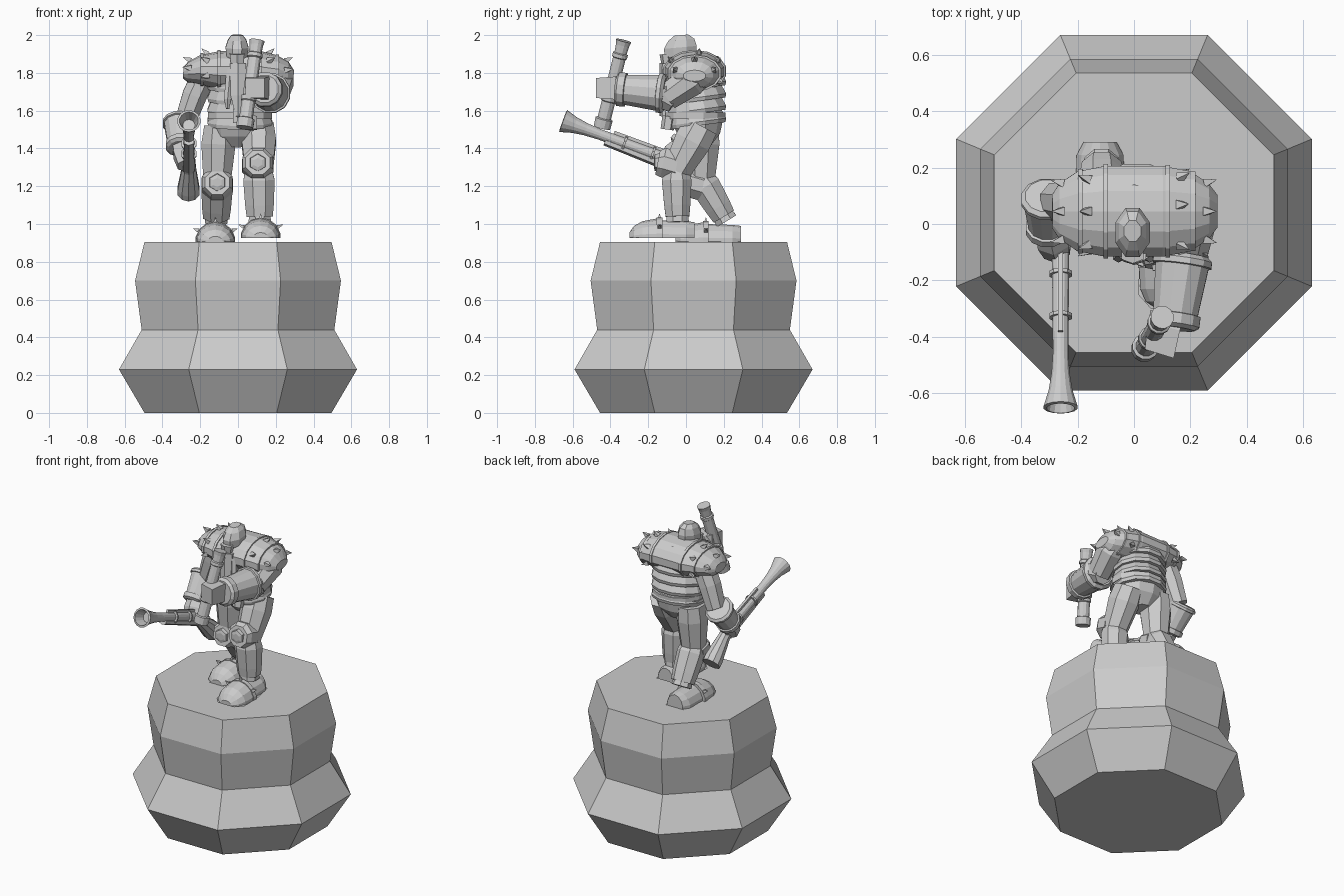
import bpy
import bmesh
from math import sin, cos, pi
from mathutils import Vector

if "Cube" in bpy.data.objects:
    bpy.data.objects.remove(bpy.data.objects["Cube"], do_unlink=True)

stone = bpy.data.materials.new("plain_grey")
stone.use_nodes = True
grey = (.6, .6, .6, 1)
stone.diffuse_color = grey
stone.node_tree.nodes["Principled BSDF"].inputs["Base Color"].default_value = grey


def finish(name, bm):
    bmesh.ops.recalc_face_normals(bm, faces=bm.faces)
    mesh = bpy.data.meshes.new(name)
    bm.to_mesh(mesh)
    bm.free()
    mesh.materials.append(stone)
    obj = bpy.data.objects.new(name, mesh)
    bpy.context.scene.collection.objects.link(obj)
    return obj


def tube(name, stations, sides=8, floor=None, turn=.5):
    """Loft of parallel rings; each station is (x, y, z, radius[, second radius])."""
    bm = bmesh.new()
    axis = (Vector(stations[-1][:3]) - Vector(stations[0][:3])).normalized()
    hint = Vector((0, 1, 0)) if abs(axis.x) > .8 else Vector((1, 0, 0))
    across = (hint - axis * hint.dot(axis)).normalized()
    other = axis.cross(across)
    rings = []
    for station in stations:
        centre, wide, deep = Vector(station[:3]), station[3], station[-1]
        ring = []
        for i in range(sides):
            angle = 2 * pi * (i + turn) / sides
            point = centre + across * wide * cos(angle) + other * deep * sin(angle)
            if floor is not None:
                point.z = max(point.z, floor)
            ring.append(bm.verts.new(point))
        rings.append(ring)
    for low, high in zip(rings, rings[1:]):
        for i in range(sides):
            j = (i + 1) % sides
            bm.faces.new((low[i], low[j], high[j], high[i]))
    bm.faces.new(rings[0])
    bm.faces.new(rings[-1])
    return finish(name, bm)


def spike(name, base, direction, width=.022, height=.045):
    tip = Vector(base) + Vector(direction).normalized() * height
    return tube(name, [(*base, width), (*tip, .001)], sides=4)


def between(start, end, factor, *radii):
    return (*Vector(start).lerp(Vector(end), factor), *radii)


# Octagonal pedestal
rise = 1 / cos(pi / 8)
tube("pedestal", [(0, .04, z, r * rise) for z, r in
                  ((0, .495), (.23, .63), (.44, .51), (.7, .545), (.905, .495))])


# Boots with a domed toe, strap and stud
def boot(side, x, toe, ground):
    shape = ((0, .04, .03), (.025, .08, .065), (.07, .1, .09), (.15, .105, .105),
             (.16, .09, .095), (.3, .085, .09), (.345, .06, .085))
    tube(side + "_boot", [(x, toe + y, ground, w, h) for y, w, h in shape], 14, ground)
    tube(side + "_boot_strap", [(x, toe + y, ground, .108, .11) for y in (.145, .175)],
         14, ground)
    tube(side + "_sole", [(x, toe + y, ground, w, .015) for y, w in
                          ((0, .06), (.05, .105), (.2, .1), (.345, .07))], 4, ground, 0)
    spike(side + "_boot_stud", (x, toe + .16, ground + .1), (0, 0, 1), .015, .03)
    for flip in (-1, 1):
        spike(side + "_boot_side_stud", (x + flip * .09, toe + .16, ground + .06),
              (flip, 0, .4), .015, .03)


boot("left", .12, -.3, .925)
boot("right", -.12, -.055, .905)


# Legs: thigh, shin, ankle cuff and hexagonal knee guard
def leg(side, hip, knee, ankle, pad):
    tube(side + "_thigh", [between(hip, knee, 0, .085, .1), between(hip, knee, .35, .098, .105),
                           between(hip, knee, 1, .08, .08)], 8)
    tube(side + "_shin", [between(knee, ankle, -.05, .075, .065), between(knee, ankle, .2, .09, .085),
                          between(knee, ankle, .75, .082, .075), between(knee, ankle, 1, .075, .068)], 8)
    tube(side + "_ankle_cuff", [between(knee, ankle, .96, .06, .06),
                                between(knee, ankle, 1.12, .065, .065)], 8)
    x, y, z = pad
    tube(side + "_knee_guard", [(x, y + .1, z - .02, .09, .085), (x, y + .03, z, .088, .085),
                                (x, y, z, .07)], 8)
    tube(side + "_knee_boss", [(x, y + .02, z, .05), (x, y - .015, z, .045),
                               (x, y - .02, z, .025)], 6, turn=.5)


leg("left", (.11, .08, 1.52), (.11, -.05, 1.28), (.115, -.045, 1.04), (.105, -.15, 1.325))
leg("right", (-.1, .08, 1.52), (-.11, .08, 1.24), (-.115, .2, 1.04), (-.11, -.01, 1.22))

# Pelvis and overlapping waist plates
tube("pelvis", [(0, .07, 1.41, .06, .06), (0, .07, 1.47, .15, .11), (0, .06, 1.56, .17, .14)], 10)
for i in range(4):
    z = 1.52 + i * .065
    tube("waist_plate", [(.01, .06, z, .172, .155), (.01, .06, z + .02, .178, .16),
                         (.01, .05, z + .075, .155, .14)], 12)
tube("belt", [(.01, .05, 1.555, .176, .165), (.01, .05, 1.59, .176, .165)], 12)
tube("buckle", [(.01, -.125, 1.57, .05), (.01, -.105, 1.57, .05)], 4)
tube("chest", [(.01, .04, 1.74, .16, .14), (.01, .035, 1.82, .18, .15),
               (0, .03, 1.89, .12, .11)], 10)
tube("left_pouch", [(.07, -.1, 1.5, .035), (.07, -.09, 1.57, .035)], 6)

# Rounded shoulder mantle with raised bands and spikes
profile = ((-.29, 1.8, .06, .03), (-.265, 1.805, .1, .055), (-.2, 1.815, .145, .08),
           (-.1, 1.81, .165, .105), (.1, 1.81, .165, .11), (.2, 1.8, .145, .095),
           (.265, 1.79, .1, .07), (.295, 1.785, .06, .03))
tube("shoulder_mantle", [(x, .045, z, w, h) for x, z, w, h in profile], 14)


def mantle_at(x):
    for a, b in zip(profile, profile[1:]):
        if a[0] <= x <= b[0]:
            t = (x - a[0]) / (b[0] - a[0])
            return [p + (q - p) * t for p, q in zip(a, b)][1:]


for x in (-.19, -.1, .12, .21):
    z, w, h = mantle_at(x)
    tube("mantle_band", [(x + d, .045, z, w + .007, h + .007) for d in (-.008, .008)], 14)
for x, turns in ((-.16, (-.15, .22, .5, .8, 1.1)), (.16, (-.15, .2, .45, .8, 1.1)),
                 (-.25, (.1, .5, .9)), (.25, (.1, .5, .9))):
    z, w, h = mantle_at(x)
    for t in turns:
        c, s = cos(t * pi), sin(t * pi)
        spike("mantle_spike", (x, .045 + c * w * .95, z + s * h * .95),
              (x, c * h, s * w))

# Hooded helmet and braided beard
tube("helmet", [(-.005, -.01, 1.83, .05, .07), (-.005, -.03, 1.89, .06, .09),
                (-.005, -.03, 1.935, .066, .094), (-.005, -.025, 1.975, .052, .075),
                (-.005, -.025, 2, .032, .04)], 8)
tube("face_guard", [(-.005, -.1, 1.8, .03, .02), (-.005, -.11, 1.9, .045, .03)], 6)
tube("beard", [(0, -.125, 1.57, .015, .015), (0, -.12, 1.68, .045, .025),
               (0, -.11, 1.85, .05, .03)], 6)
for flip in (-1, 1):
    tube("beard_braid", [(flip * .055, -.115, 1.61, .01), (flip * .055, -.115, 1.66, .022),
                         (flip * .04, -.1, 1.82, .024)], 6)


# Armoured forearm with flared rims
def bracer(side, elbow, wrist, size):
    steps = ((0, .9), (.06, 1.08), (.14, 1.08), (.15, .98), (.8, .82), (.81, .93),
             (.95, .93), (1, .75))
    tube(side + "_bracer", [between(elbow, wrist, t, size * r) for t, r in steps], 12)


# Left arm, reaching forward with an upright club
tube("left_upper_arm", [(.2, .09, 1.81, .07, .07), (.215, .03, 1.76, .085, .09),
                        (.19, -.1, 1.67, .075, .075)], 8)
tube("left_elbow", [(.19, -.06, 1.64, .06), (.185, -.13, 1.69, .085)], 8)
bracer("left", (.175, -.11, 1.69), (.14, -.37, 1.715), .1)
tube("left_fist", [(.13, -.33, 1.72, .065), (.105, -.36, 1.72, .085),
                   (.09, -.46, 1.72, .075)], 4)
bottom, top = (.035, -.445, 1.51), (.1, -.33, 1.97)
tube("club", [between(bottom, top, t, r) for t, r in
              ((0, .046), (.1, .048), (.11, .037), (.3, .037), (.31, .042), (.36, .042),
               (.37, .035), (.8, .035), (.81, .042), (.85, .042), (.86, .034), (.95, .037),
               (1, .042))], 12)

# Right arm, lowered to the grip of the gun
tube("right_upper_arm", [(-.17, .07, 1.81, .07, .08), (-.23, .075, 1.68, .07, .08),
                         (-.28, .08, 1.54, .06, .07)], 8)
bracer("right", (-.31, .1, 1.55), (-.305, -.03, 1.4), .085)
tube("right_fist", [(-.3, 0, 1.43, .055), (-.285, -.06, 1.37, .065),
                    (-.275, -.1, 1.31, .05)], 6)

# Flared gun: hollow horn, barrel, bands, fore end and bent stock
breech, mouth = (-.26, -.05, 1.325), (-.26, -.65, 1.545)
tube("gun_barrel", [between(breech, mouth, t, r) for t, r in
                    ((0, .032), (.68, .028), (.8, .033), (.9, .043), (.98, .058), (1, .062),
                     (1.005, .05), (.9, .032))], 14)
for t in (.2, .45):
    tube("gun_band", [between(breech, mouth, t + d, .042) for d in (0, .02)], 10)
tube("gun_fore_end", [(-.26, -.06, 1.29, .035, .025), (-.26, -.43, 1.435, .03, .02)], 6)
tube("gun_sight_rail", [(-.26, -.08, 1.375, .012), (-.26, -.38, 1.485, .012)], 4)
tube("gun_stock", [(-.26, -.1, 1.34, .035), (-.26, -.03, 1.29, .04),
                   (-.262, .08, 1.19, .06), (-.262, .105, 1.165, .06)], 10)
